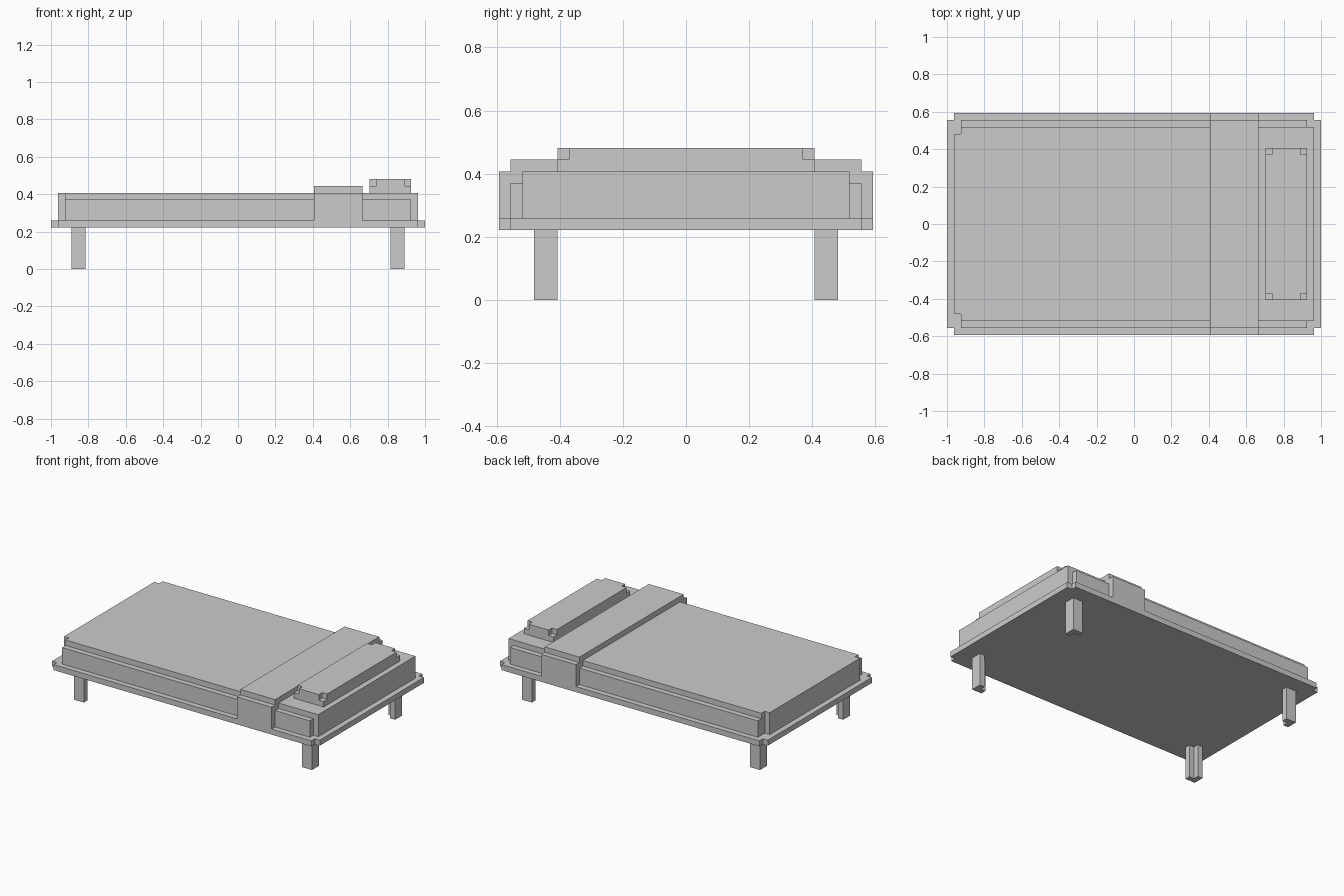
import bpy, bmesh

if "Cube" in bpy.data.objects:
    bpy.data.objects.remove(bpy.data.objects["Cube"])

U = 1 / 27  # one block unit


def rect(x0, x1, y0, y1):
    return [(x0, y0), (x1, y0), (x1, y1), (x0, y1)]


def notched(x0, x1, y0, y1):
    """Rectangle with a one-unit square cut from each corner."""
    return [(x0 + 1, y0), (x1 - 1, y0), (x1 - 1, y0 + 1), (x1, y0 + 1),
            (x1, y1 - 1), (x1 - 1, y1 - 1), (x1 - 1, y1), (x0 + 1, y1),
            (x0 + 1, y1 - 1), (x0, y1 - 1), (x0, y0 + 1), (x0 + 1, y0 + 1)]


def part(name, *prisms, mirror=(False, False)):
    """Object made of upright prisms: (plan outline, bottom, top)."""
    bm = bmesh.new()
    for plan, z0, z1 in prisms:
        face = bm.faces.new([bm.verts.new((x * U, y * U, z0 * U)) for x, y in plan])
        ext = bmesh.ops.extrude_face_region(bm, geom=[face], use_keep_orig=True)
        top = [g for g in ext["geom"] if isinstance(g, bmesh.types.BMVert)]
        bmesh.ops.translate(bm, verts=top, vec=(0, 0, (z1 - z0) * U))
    bmesh.ops.recalc_face_normals(bm, faces=bm.faces)
    mesh = bpy.data.meshes.new(name)
    bm.to_mesh(mesh)
    bm.free()
    ob = bpy.data.objects.new(name, mesh)
    bpy.context.collection.objects.link(ob)
    if any(mirror):
        mod = ob.modifiers.new("Mirror", "MIRROR")
        mod.use_axis = (mirror[0], mirror[1], False)
        mod.use_mirror_merge = False
    return ob


# Frame board with clipped corners
part("bed_frame", (notched(-27, 27, -16, 16), 6, 7))

# L-section legs, open towards the middle
leg = [(23, 11), (24, 11), (24, 13), (22, 13), (22, 12), (23, 12)]
part("legs", (leg, 0, 6), mirror=(True, True))

# Mattress, clipped at the foot end only
mattress = [(26, -14), (26, 14), (-25, 14), (-25, 13),
            (-26, 13), (-26, -13), (-25, -13), (-25, -14)]
part("mattress", (mattress, 7, 11))

# Lower padding along both long sides
part("mattress_side", (rect(-25, 25, 14, 15), 7, 10), mirror=(False, True))

# Folded blanket band: raised top and hanging sides
part("blanket_fold", (rect(11, 18, -15, 15), 11, 12),
     (rect(11, 18, -16, 16), 7, 11))

# Pillow with clipped upper corners
part("pillow", (rect(19, 25, -11, 11), 11, 12),
     (notched(19, 25, -11, 11), 12, 13))
